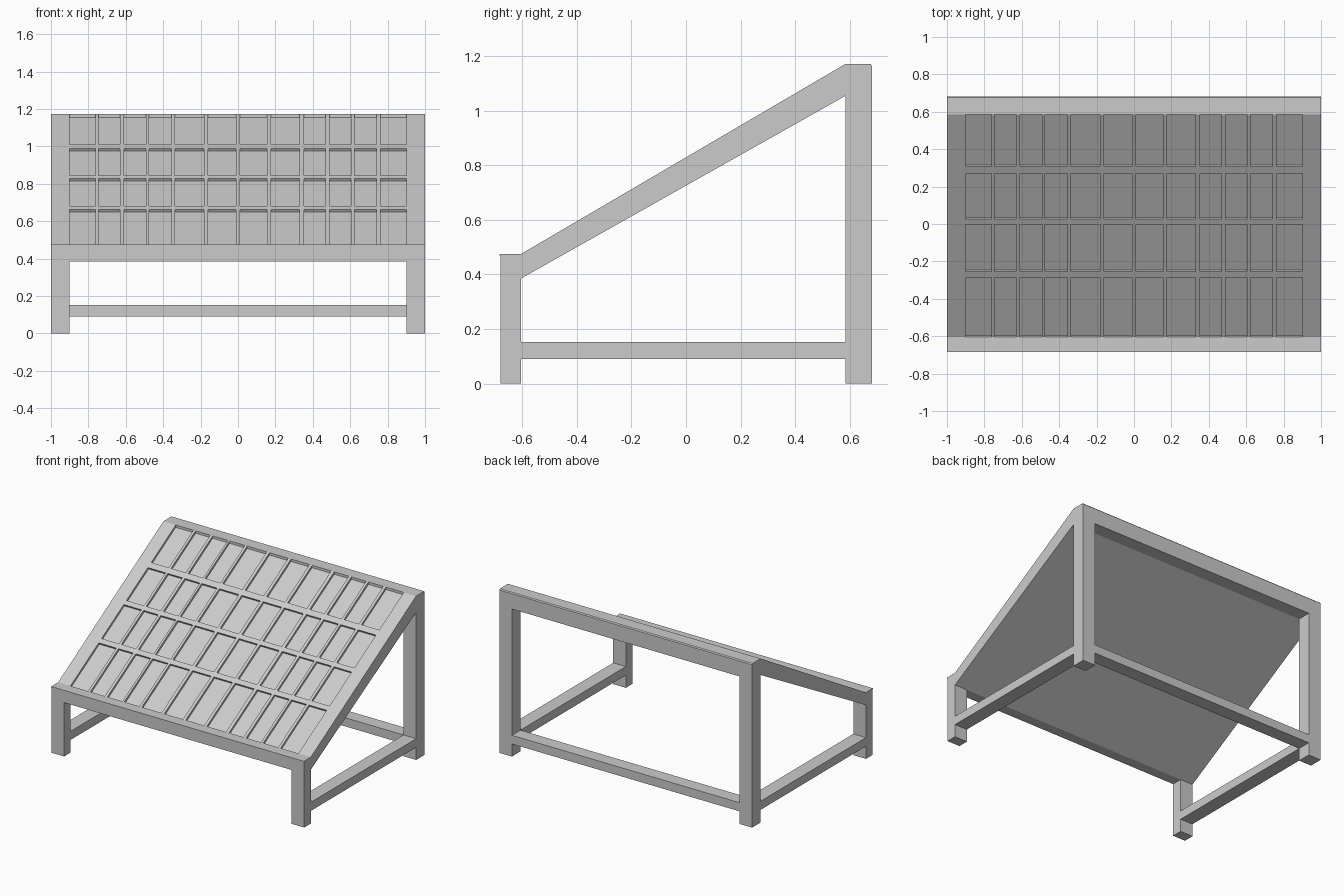
import bpy, bmesh, math
from mathutils import Vector

if "Cube" in bpy.data.objects:
    bpy.data.objects.remove(bpy.data.objects["Cube"])


def link(name, bm):
    bmesh.ops.recalc_face_normals(bm, faces=bm.faces)
    mesh = bpy.data.meshes.new(name)
    bm.to_mesh(mesh)
    bm.free()
    ob = bpy.data.objects.new(name, mesh)
    bpy.context.collection.objects.link(ob)
    return ob


def add_prism(bm, profile, x0, x1):
    """Extrude a (y, z) profile along x."""
    a = [bm.verts.new((x0, y, z)) for y, z in profile]
    b = [bm.verts.new((x1, y, z)) for y, z in profile]
    bm.faces.new(a)
    bm.faces.new(b[::-1])
    for i in range(len(a)):
        j = (i + 1) % len(a)
        bm.faces.new((a[i], b[i], b[j], a[j]))


def prism(name, profile, x0, x1):
    bm = bmesh.new()
    add_prism(bm, profile, x0, x1)
    return link(name, bm)


def rect(y0, y1, z0, z1):
    return [(y0, z0), (y1, z0), (y1, z1), (y0, z1)]


FY, FI, BI, BY = -0.68, -0.605, 0.585, 0.682    # front / back leg faces
FZ, BZ = 0.475, 1.172                           # low and high edge of the top
FU, BU = 0.385, 1.055                           # undersides of the beams

# Legs and side rails
for side, x0, x1 in (("left", -1, -0.9), ("right", 0.9, 1)):
    prism("front_leg_" + side, rect(FY, FI, 0, FU), x0, x1)
    prism("back_leg_" + side, rect(BI, BY, 0, BU), x0, x1)
    prism("side_rail_" + side, rect(FI, BI, 0.09, 0.152), x0, x1)

# Back rail and the two horizontal beams
prism("back_rail", rect(BI, BY, 0.09, 0.152), -0.9, 0.9)
prism("front_beam", [(FY, FU), (FI, FU), (FI, FZ), (FY - 0.004, FZ),
                     (FY - 0.004, FZ - 0.005), (FY, FZ - 0.005)], -1, 1)
prism("back_beam", [(BI, BU), (BY, BU), (BY, BZ - 0.007),
                    (BY - 0.006, BZ), (BI, BZ)], -1, 1)

# Sloped panel
panel = prism("sloped_panel", [(FI, FU), (BI, BU), (BI, BZ), (FI, FZ)], -1, 1)

# Grid of shallow recesses cut square to the slope
columns = [(-0.902, -0.763), (-0.745, -0.63), (-0.61, -0.491), (-0.476, -0.355),
           (-0.337, -0.182), (-0.16, -0.012), (0.01, 0.156), (0.177, 0.328),
           (0.352, 0.467), (0.488, 0.605), (0.623, 0.741), (0.761, 0.902)]
rows = [(-0.605, -0.286), (-0.254, -0.003), (0.027, 0.27), (0.308, 0.6)]
slope = Vector((BI - FI, BZ - FZ)).normalized()
normal = Vector((-slope.y, slope.x))
depth = 0.015


def on_top(y, off):
    p = Vector((y, FZ + (y - FI) * slope.y / slope.x)) + normal * off
    return (p.x, p.y)


bm = bmesh.new()
for y0, y1 in rows:
    profile = [on_top(y0, -depth), on_top(y1, -depth), on_top(y1, 0.02), on_top(y0, 0.02)]
    for x0, x1 in columns:
        add_prism(bm, profile, x0, x1)
cutter = link("recess_cutter", bm)
cutter.hide_render = True
cutter.hide_viewport = False
cutter.display_type = 'WIRE'
mod = panel.modifiers.new("recesses", 'BOOLEAN')
mod.operation = 'DIFFERENCE'
mod.solver = 'EXACT'
mod.object = cutter
